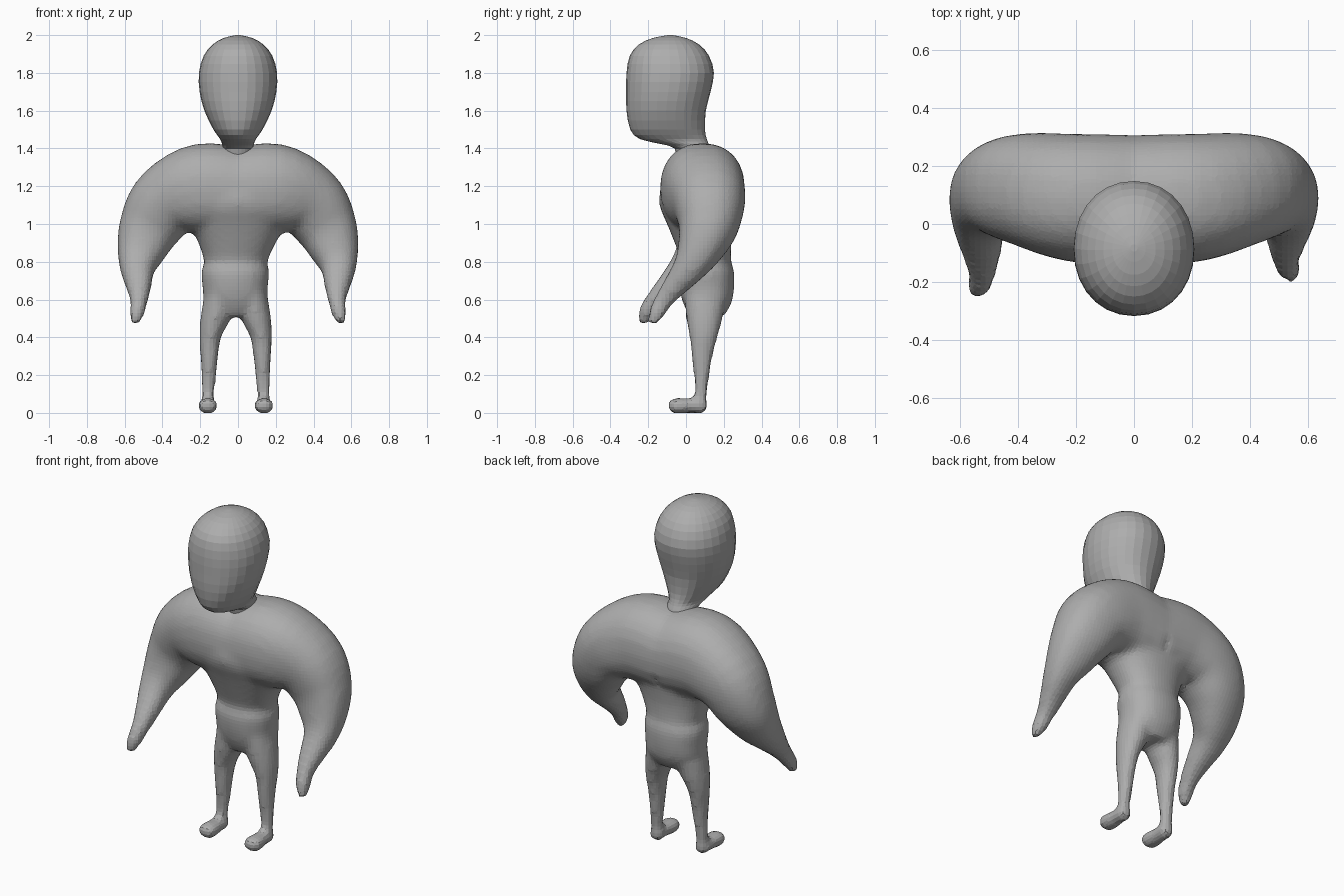
import bpy, bmesh, math
from mathutils import Vector

if "Cube" in bpy.data.objects:
    bpy.data.objects.remove(bpy.data.objects["Cube"])

skin = bpy.data.materials.new("plain grey")
skin.diffuse_color = (0.42, 0.42, 0.42, 1)
skin.use_nodes = True
skin.node_tree.nodes["Principled BSDF"].inputs["Base Color"].default_value = skin.diffuse_color


def spline(rows, steps):
    """Catmull-Rom interpolation between rows of numbers."""
    out = []
    for i in range(len(rows) - 1):
        p = [rows[max(i - 1, 0)], rows[i], rows[i + 1], rows[min(i + 2, len(rows) - 1)]]
        for s in range(steps):
            t = s / steps
            out.append([0.5 * (2 * b + (c - a) * t + (2 * a - 5 * b + 4 * c - d) * t * t
                               + (3 * b - a - 3 * c + d) * t ** 3) for a, b, c, d in zip(*p)])
    out.append(list(rows[-1]))
    return out


def loft(bm, rings, segments=24, power=2.0):
    """Skin (centre, u, v) superellipse rings and cap both ends."""
    loops = []
    for c, u, v in rings:
        loop = []
        for k in range(segments):
            a = 2 * math.pi * k / segments
            ca, sa = math.cos(a), math.sin(a)
            x = math.copysign(abs(ca) ** (2 / power), ca)
            y = math.copysign(abs(sa) ** (2 / power), sa)
            loop.append(bm.verts.new(c + u * x + v * y))
        loops.append(loop)
    faces = [bm.faces.new(loops[0][::-1]), bm.faces.new(loops[-1])]
    for a, b in zip(loops, loops[1:]):
        for k in range(segments):
            n = (k + 1) % segments
            faces.append(bm.faces.new((a[k], a[n], b[n], b[k])))
    bmesh.ops.recalc_face_normals(bm, faces=faces)


def upright(rows, steps=3):
    """Rows of z, centre x, half width, front y, back y become level rings."""
    return [(Vector((x, (f + b) / 2, z)), Vector((w, 0, 0)), Vector((0, (b - f) / 2, 0)))
            for z, x, w, f, b in spline(rows, steps)]


def along_path(rows, steps=4):
    """Rows of x, y, z, half width, half depth become rings square to the path."""
    pts = spline(rows, steps)
    rings = []
    for i, (x, y, z, w, d) in enumerate(pts):
        t = Vector(pts[min(i + 1, len(pts) - 1)][:3]) - Vector(pts[max(i - 1, 0)][:3])
        t.normalize()
        v = Vector((0, 1, 0))
        v = (v - t * v.dot(t)).normalized()
        rings.append((Vector((x, y, z)), t.cross(v) * w, v * d))
    return rings


def finish(bm, name):
    mesh = bpy.data.meshes.new(name)
    bm.to_mesh(mesh)
    bm.free()
    mesh.materials.append(skin)
    obj = bpy.data.objects.new(name, mesh)
    bpy.context.collection.objects.link(obj)
    return obj


# Head and neck
head = bmesh.new()
loft(head, upright([
    (1.33, 0, 0.085, -0.05, 0.15), (1.40, 0, 0.08, -0.06, 0.13),
    (1.425, 0, 0.085, -0.14, 0.12), (1.45, 0, 0.095, -0.245, 0.11),
    (1.50, 0, 0.13, -0.295, 0.10), (1.60, 0, 0.178, -0.315, 0.105),
    (1.70, 0, 0.203, -0.317, 0.13), (1.80, 0, 0.207, -0.315, 0.148),
    (1.89, 0, 0.182, -0.298, 0.122), (1.95, 0, 0.135, -0.25, 0.07),
    (1.985, 0, 0.075, -0.175, 0.0), (2.0, 0, 0.012, -0.095, -0.07)], 2), 28, 2.1)
finish(head, "head_and_neck")

body = bmesh.new()

# Torso with waist and hips
loft(body, upright([
    (1.30, 0, 0.30, -0.08, 0.27), (1.20, 0, 0.31, -0.13, 0.28),
    (1.10, 0, 0.31, -0.14, 0.27), (1.00, 0, 0.26, -0.10, 0.255),
    (0.90, -0.005, 0.205, -0.06, 0.24), (0.80, -0.012, 0.168, -0.025, 0.24),
    (0.75, -0.015, 0.18, -0.04, 0.255), (0.66, -0.015, 0.172, -0.035, 0.255),
    (0.58, -0.012, 0.165, -0.015, 0.24), (0.51, -0.012, 0.10, 0.02, 0.20)]), 32, 2.2)

for side in (-1, 1):
    # Shoulder, arm and hand as one swept limb; the left hand reaches further forward
    reach = 0.055 if side < 0 else 0.0
    arm = [
        (0.0, 0.085, 1.17, 0.235, 0.222), (0.20, 0.09, 1.185, 0.24, 0.222),
        (0.375, 0.12, 1.115, 0.20, 0.195), (0.465, 0.115, 0.985, 0.167, 0.16),
        (0.512, 0.07, 0.86, 0.130, 0.12), (0.532, 0.015, 0.765, 0.093, 0.088),
        (0.525, -0.065, 0.665, 0.066, 0.062), (0.525, -0.125, 0.585, 0.045, 0.048),
        (0.535, -0.155, 0.53, 0.04, 0.042), (0.548, -0.18, 0.472, 0.02, 0.025)]
    loft(body, along_path([
        (side * x, y - reach * min(1, max(0, (0.9 - z) / 0.35)), z, w, d)
        for x, y, z, w, d in arm]), 24, 2.25)

    # Leg
    loft(body, upright([(z, side * x - 0.012, w, f, b) for z, x, w, f, b in (
        (0.64, 0.085, 0.08, -0.01, 0.22), (0.50, 0.108, 0.08, 0.0, 0.195),
        (0.40, 0.135, 0.058, 0.018, 0.168), (0.30, 0.14, 0.048, 0.028, 0.142),
        (0.20, 0.143, 0.041, 0.04, 0.125), (0.10, 0.147, 0.035, 0.046, 0.113),
        (0.03, 0.147, 0.036, 0.04, 0.105))]), 16)

    # Foot
    foot = [(0.113, 0.02, 0.015, 0.06), (0.09, 0.04, -0.003, 0.08),
            (0.03, 0.042, 0.0, 0.08), (-0.03, 0.053, -0.003, 0.08),
            (-0.07, 0.05, -0.002, 0.078), (-0.097, 0.025, 0.02, 0.062)]
    loft(body, [(Vector((side * 0.148 - 0.012, y, (lo + hi) / 2)), Vector((w, 0, 0)),
                 Vector((0, 0, (hi - lo) / 2))) for y, w, lo, hi in spline(foot, 3)], 16, 2.3)

# Fuse torso and limbs into one continuous skin
body_obj = finish(body, "body")
remesh = body_obj.modifiers.new("fuse", 'REMESH')
remesh.mode = 'VOXEL'
remesh.voxel_size = 0.02
relax = body_obj.modifiers.new("relax", 'SMOOTH')
relax.factor = 0.5
relax.iterations = 5
